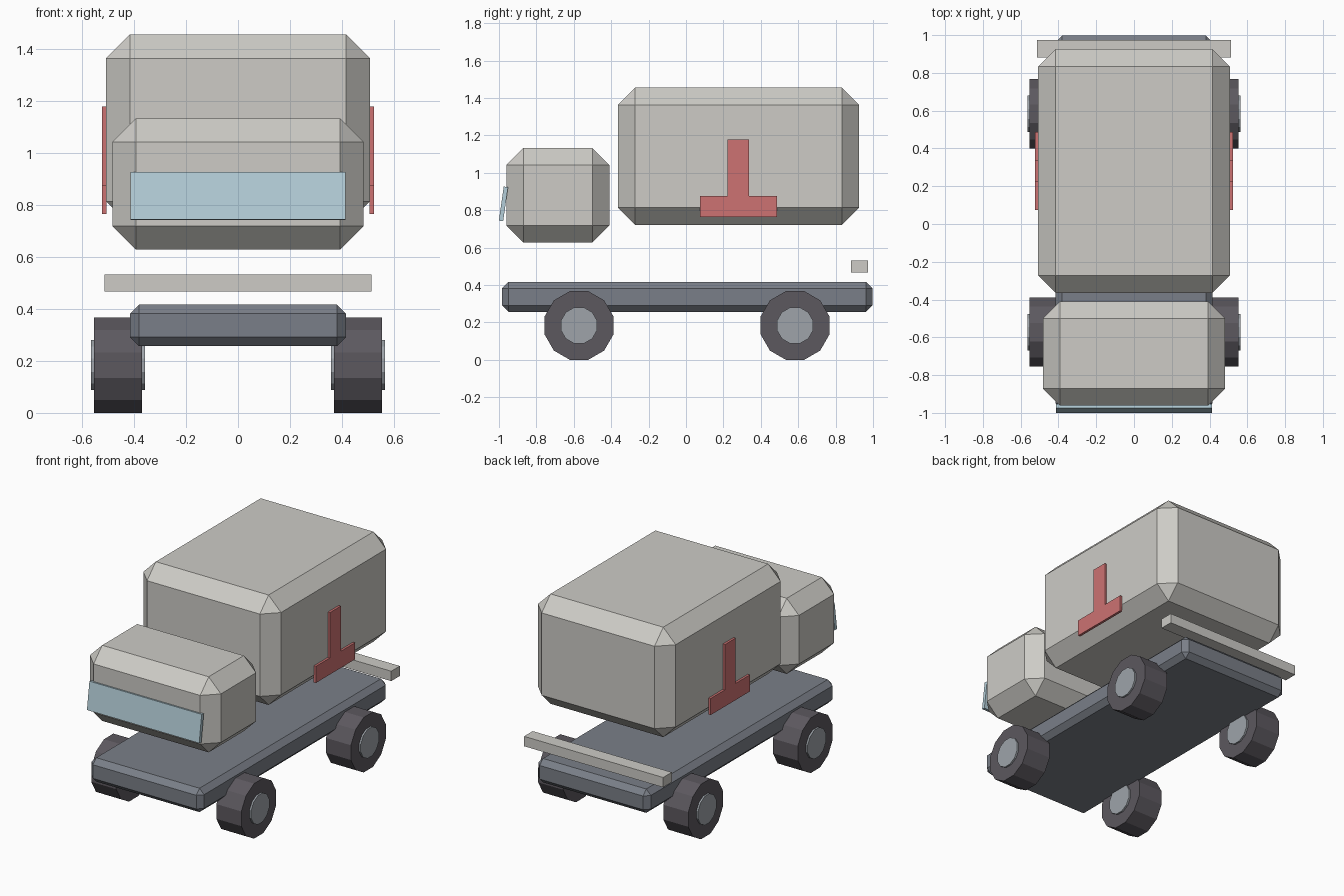
import bpy, bmesh, math
from mathutils import Matrix, Vector

old = bpy.data.objects.get("Cube")
if old:
    bpy.data.objects.remove(old, do_unlink=True)


def material(name, rgb):
    m = bpy.data.materials.new(name)
    m.use_nodes = True
    m.diffuse_color = (*rgb, 1)
    m.node_tree.nodes["Principled BSDF"].inputs["Base Color"].default_value = (*rgb, 1)
    return m


PAINT = material("warm_grey_paint", (0.61, 0.60, 0.565))
RED = material("sign_red", (0.61, 0.17, 0.17))
GLASS = material("pale_blue_glass", (0.456, 0.617, 0.686))
STEEL = material("chassis_slate", (0.195, 0.212, 0.246))
RUBBER = material("tyre_dark_grey", (0.107, 0.098, 0.114))
METAL = material("hub_light_grey", (0.342, 0.371, 0.402))


def finish(name, bm, mat):
    bmesh.ops.recalc_face_normals(bm, faces=bm.faces)
    mesh = bpy.data.meshes.new(name)
    bm.to_mesh(mesh)
    bm.free()
    mesh.materials.append(mat)
    ob = bpy.data.objects.new(name, mesh)
    bpy.context.collection.objects.link(ob)
    return ob


def box(name, x, y, z, mat, chamfer=0):
    """Box spanning the given (low, high) ranges, with chamfered edges."""
    low, high = (Vector(v) for v in zip(x, y, z))
    bm = bmesh.new()
    bmesh.ops.create_cube(bm, size=1)
    bmesh.ops.scale(bm, vec=high - low, verts=bm.verts)
    if chamfer:
        bmesh.ops.bevel(bm, geom=bm.edges[:], offset=chamfer, segments=1,
                        affect='EDGES', profile=0.5)
    ob = finish(name, bm, mat)
    ob.location = (low + high) / 2
    return ob


def disc(name, x, y, z, radius, width, mat, sides=12):
    """Cylinder lying along x with a flat side resting downward."""
    bm = bmesh.new()
    bmesh.ops.create_cone(bm, cap_ends=True, segments=sides, radius1=radius,
                          radius2=radius, depth=width)
    turn = Matrix.Rotation(math.pi / 2, 4, 'Y') @ Matrix.Rotation(math.pi / sides, 4, 'Z')
    bmesh.ops.transform(bm, matrix=turn, verts=bm.verts)
    # Keep flats at top and bottom whatever the starting angle
    top = max(v.co.z for v in bm.verts)
    if sum(v.co.z > top - 1e-4 for v in bm.verts) < 4:
        bmesh.ops.rotate(bm, verts=bm.verts,
                         matrix=Matrix.Rotation(math.pi / sides, 3, 'X'))
    ob = finish(name, bm, mat)
    ob.location = (x, y, z)
    return ob


# Main volumes
box("chassis", (-0.415, 0.415), (-0.984, 0.997), (0.257, 0.416), STEEL, 0.034)
box("cargo_body", (-0.508, 0.508), (-0.364, 0.926), (0.722, 1.455), PAINT, 0.092)
box("cab", (-0.483, 0.483), (-0.96, -0.41), (0.628, 1.132), PAINT, 0.09)
box("rear_bumper", (-0.513, 0.513), (0.882, 0.973), (0.466, 0.532), PAINT)

# Tilted windscreen
screen = box("windscreen", (-0.414, 0.414), (-0.9875, -0.9645), (0.742, 0.926), GLASS)
screen.rotation_euler.x = -0.14

for side, s in (("left", 1), ("right", -1)):
    # Upside-down T sign made as one extruded outline
    outline = [(0.074, 0.765), (0.487, 0.765), (0.487, 0.876), (0.336, 0.876),
               (0.336, 1.178), (0.223, 1.178), (0.223, 0.876), (0.074, 0.876)]
    bm = bmesh.new()
    face = bm.faces.new([bm.verts.new((s * 0.506, y, z)) for y, z in outline])
    out = bmesh.ops.extrude_face_region(bm, geom=[face])
    moved = [g for g in out["geom"] if isinstance(g, bmesh.types.BMVert)]
    bmesh.ops.translate(bm, vec=(s * 0.017, 0, 0), verts=moved)
    finish(side + "_side_sign", bm, RED)

    # Wheels with hubs showing on both faces
    for end, y in (("front", -0.572), ("rear", 0.583)):
        disc(f"{end}_{side}_tyre", s * 0.4615, y, 0.184, 0.19, 0.184, RUBBER)
        disc(f"{end}_{side}_hub", s * 0.4615, y, 0.184, 0.1, 0.207, METAL)
